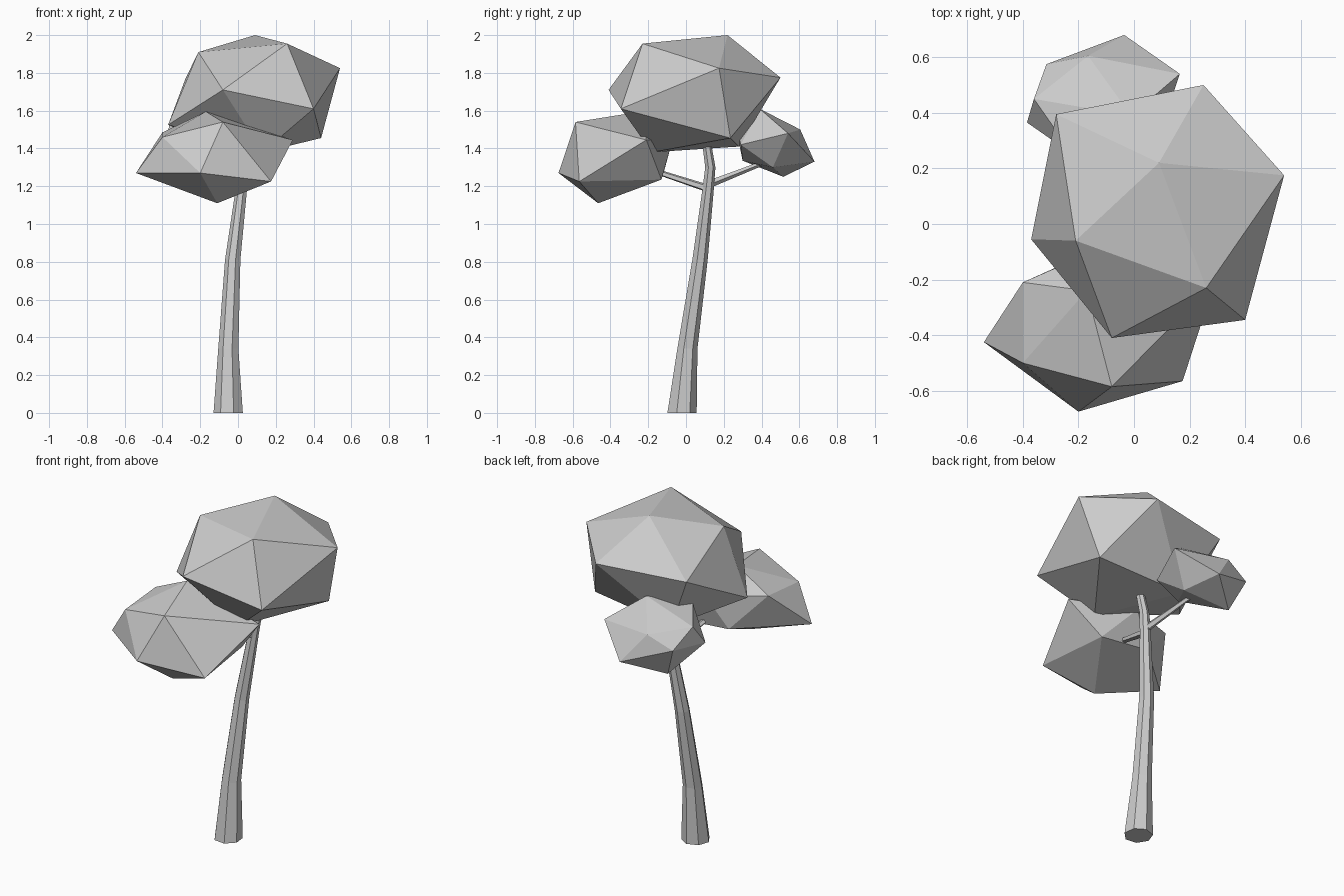
import bpy, bmesh
from math import cos, sin, radians, tau
from mathutils import Vector

if "Cube" in bpy.data.objects:
    bpy.data.objects.remove(bpy.data.objects["Cube"])


def finish(bm, name):
    bmesh.ops.recalc_face_normals(bm, faces=bm.faces[:])
    mesh = bpy.data.meshes.new(name)
    bm.to_mesh(mesh)
    bm.free()
    obj = bpy.data.objects.new(name, mesh)
    bpy.context.collection.objects.link(obj)
    return obj


def leaf_clump(name, corners):
    """Irregular twelve-cornered lump of foliage."""
    bm = bmesh.new()
    for c in corners:
        bm.verts.new(c)
    bmesh.ops.convex_hull(bm, input=bm.verts[:])
    return finish(bm, name)


def loft(name, rings, start):
    """Skin a stack of rings, each a list of points, with capped ends."""
    bm = bmesh.new()
    loops = [[bm.verts.new(p) for p in ring] for ring in rings]
    n = len(loops[0])
    for a, b in zip(loops, loops[1:]):
        for i in range(n):
            j = (i + 1) % n
            bm.faces.new((a[i], a[j], b[j], b[i]))
    bm.faces.new(loops[0])
    bm.faces.new(loops[-1])
    return finish(bm, name)


def ring(center, radius, sides, u, v, start=0.0):
    c = Vector(center)
    return [c + radius * (cos(start + tau * i / sides) * u + sin(start + tau * i / sides) * v)
            for i in range(sides)]


def branch(name, a, b, r0, r1, sides=5):
    d = (Vector(b) - Vector(a)).normalized()
    u = d.cross(Vector((0, 0, 1))).normalized()
    v = u.cross(d)
    return loft(name, [ring(a, r0, sides, u, v), ring(b, r1, sides, u, v)], 0)


# Bent, tapering seven-sided trunk: centre x, y, z, radius
path = [(-0.05, -0.023, 0.0, 0.080), (-0.050, 0.006, 0.34, 0.055),
        (-0.027, 0.073, 0.81, 0.042), (0.019, 0.117, 1.19, 0.031),
        (0.035, 0.128, 1.30, 0.028), (0.05, 0.107, 1.44, 0.024)]
X, Y = Vector((1, 0, 0)), Vector((0, 1, 0))
loft("trunk", [ring((x, y, z), r, 7, X, Y, radians(-19)) for x, y, z, r in path], 0)

# Two side branches reaching into the lower clumps
branch("front_branch", (0.02, 0.11, 1.19), (-0.045, -0.18, 1.285), 0.021, 0.014)
branch("back_branch", (0.02, 0.12, 1.21), (-0.065, 0.40, 1.32), 0.021, 0.013)

# Main crown
leaf_clump("crown_foliage", [
    (0.09, 0.22, 2.0), (0.26, -0.23, 1.955), (0.54, 0.175, 1.825), (0.25, 0.50, 1.775),
    (-0.28, 0.395, 1.765), (-0.21, -0.06, 1.91), (-0.08, -0.41, 1.71), (0.40, -0.345, 1.61),
    (0.44, 0.235, 1.455), (-0.10, 0.28, 1.41), (-0.37, -0.055, 1.525), (0.13, -0.18, 1.38)])

# Lower clump at the front
leaf_clump("front_foliage", [
    (-0.17, -0.24, 1.595), (-0.40, -0.50, 1.46), (-0.08, -0.585, 1.54), (0.29, -0.21, 1.445),
    (-0.08, -0.07, 1.45), (-0.40, -0.21, 1.485), (-0.20, -0.675, 1.27), (0.175, -0.565, 1.225),
    (0.12, -0.13, 1.235), (-0.20, -0.12, 1.265), (-0.54, -0.425, 1.27), (-0.11, -0.465, 1.11)])

# Smaller clump at the back
leaf_clump("back_foliage", [
    (-0.01, 0.39, 1.61), (0.165, 0.54, 1.48), (-0.165, 0.605, 1.50), (-0.36, 0.45, 1.54),
    (-0.22, 0.25, 1.57), (0.08, 0.29, 1.42), (-0.035, 0.68, 1.33), (-0.315, 0.575, 1.43),
    (-0.385, 0.365, 1.42), (-0.06, 0.30, 1.335), (0.03, 0.46, 1.30), (-0.24, 0.515, 1.25)])
